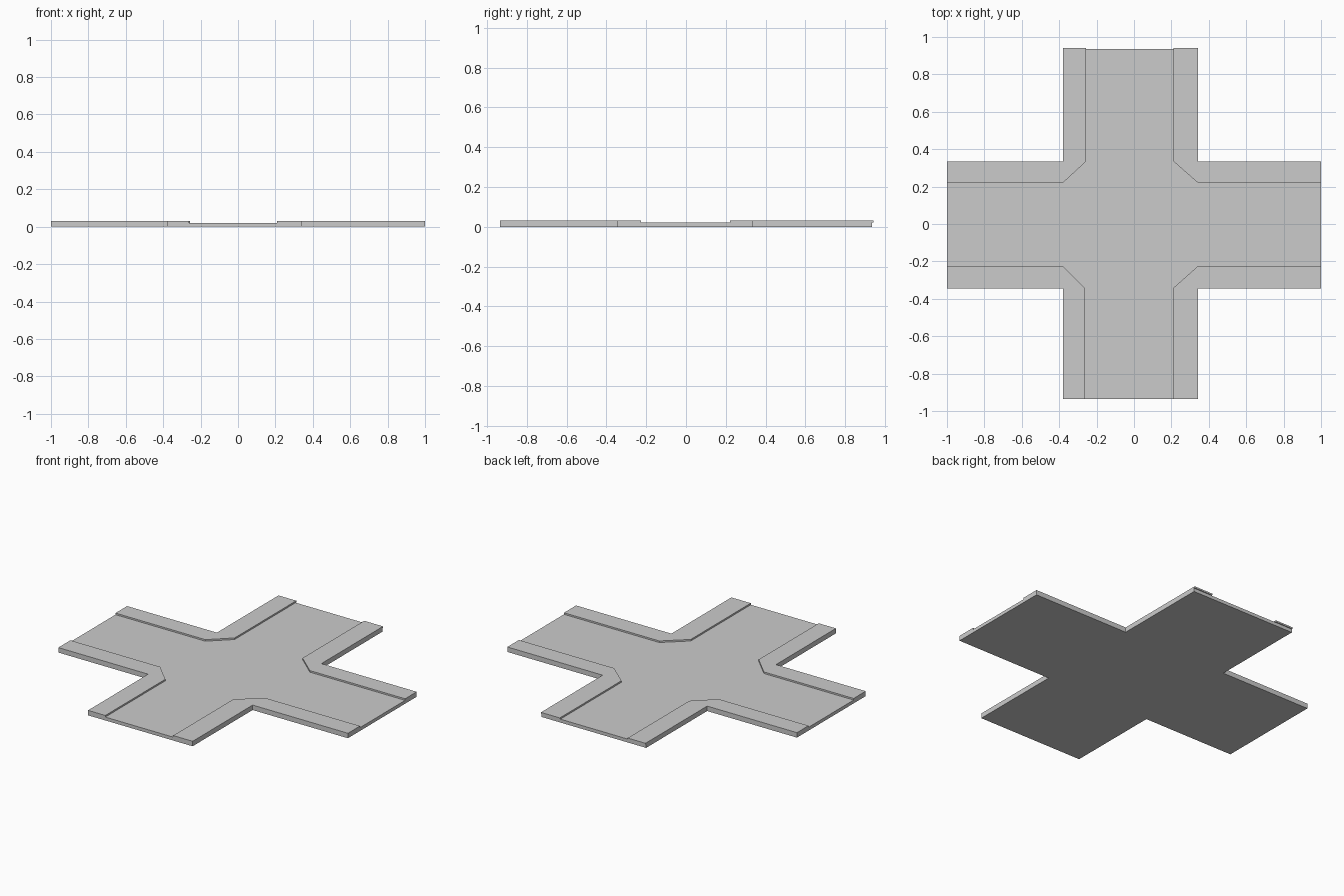
import bpy, bmesh

if "Cube" in bpy.data.objects:
    bpy.data.objects.remove(bpy.data.objects["Cube"])

ROAD_TOP, KERB_TOP = 0.021, 0.031
X0, X1 = -0.38, 0.342      # outer edges of the arm along y
Y0, Y1 = -0.344, 0.334     # outer edges of the arm along x
END_X, END_Y, KERB_END = 1.0, 0.936, 0.942


def prism(name, outline, z0, z1):
    """Extrude a flat outline from z0 up to z1."""
    bm = bmesh.new()
    face = bm.faces.new([bm.verts.new((x, y, z0)) for x, y in outline])
    top = bmesh.ops.extrude_face_region(bm, geom=[face])["geom"]
    verts = [v for v in top if isinstance(v, bmesh.types.BMVert)]
    bmesh.ops.translate(bm, verts=verts, vec=(0, 0, z1 - z0))
    bmesh.ops.recalc_face_normals(bm, faces=bm.faces)
    mesh = bpy.data.meshes.new(name)
    bm.to_mesh(mesh)
    bm.free()
    obj = bpy.data.objects.new(name, mesh)
    bpy.context.collection.objects.link(obj)
    return obj


# Cross-shaped road slab
prism("road_slab", [
    (X0, -END_Y), (X1, -END_Y), (X1, Y0), (END_X, Y0), (END_X, Y1), (X1, Y1),
    (X1, END_Y), (X0, END_Y), (X0, Y1), (-END_X, Y1), (-END_X, Y0), (X0, Y0),
], 0, ROAD_TOP)


# Raised pavement around each corner, with a chamfered kerb at the junction
def pavement(name, ox, oy, ix, iy, ex, ey):
    prism(name, [(ox, ey), (ix, ey), (ix, oy), (ox, iy), (ex, iy), (ex, oy), (ox, oy)],
          ROAD_TOP, KERB_TOP)


# name, outer x and y, inner x and y, arm ends
for corner in [
    ("pavement_back_right", X1, Y1, 0.212, 0.22, END_X, KERB_END),
    ("pavement_back_left", X0, Y1, -0.257, 0.22, -END_X, KERB_END),
    ("pavement_front_right", X1, Y0, 0.208, -0.225, END_X, -END_Y),
    ("pavement_front_left", X0, Y0, -0.261, -0.225, -END_X, -END_Y),
]:
    pavement(*corner)
